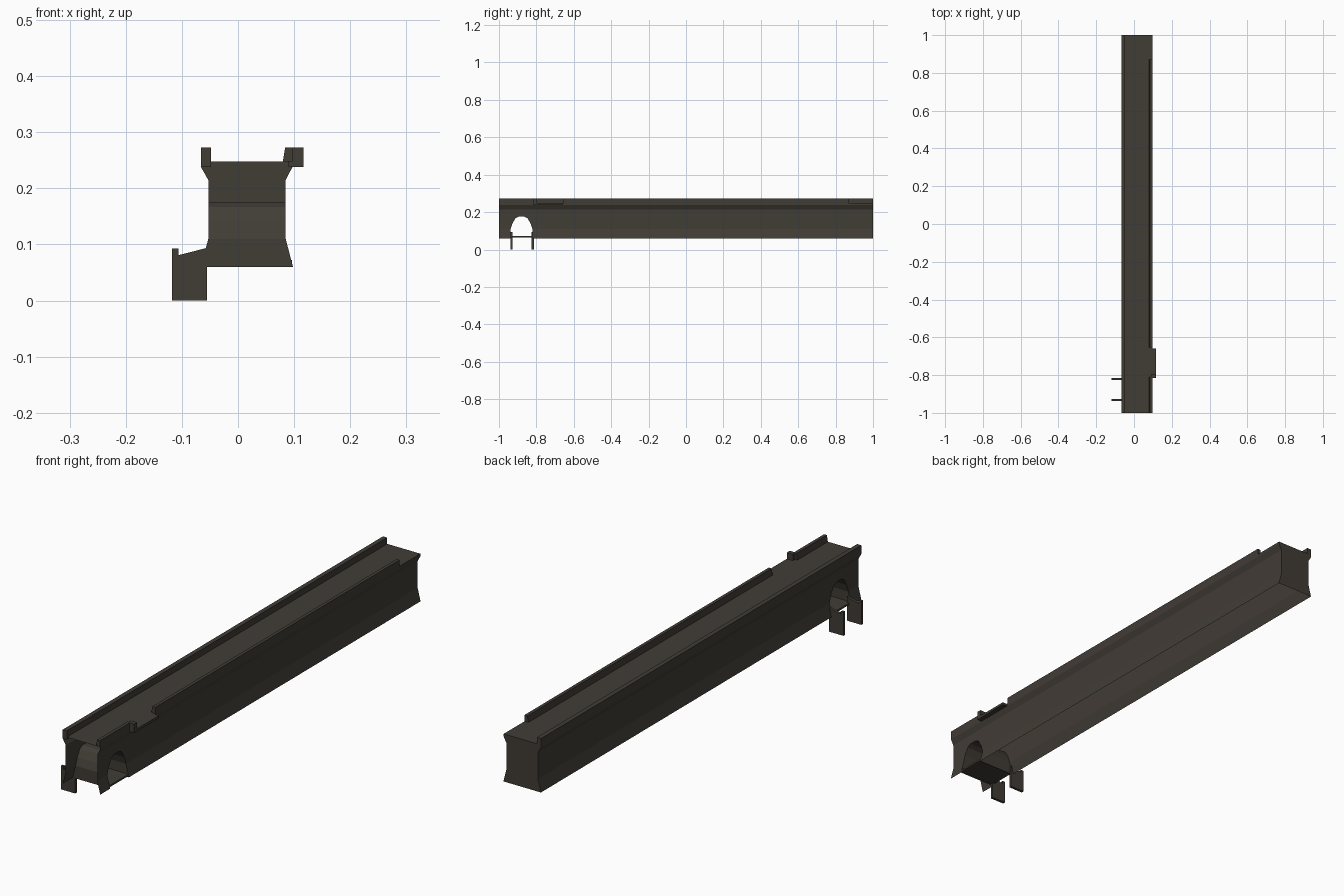
import bpy, bmesh

if "Cube" in bpy.data.objects:
    bpy.data.objects.remove(bpy.data.objects["Cube"])

stone = bpy.data.materials.new("dark_brown_stone")
stone.diffuse_color = (0.053, 0.045, 0.036, 1)
stone.use_nodes = True
stone.node_tree.nodes["Principled BSDF"].inputs["Base Color"].default_value = stone.diffuse_color


def finish(name, bm):
    bmesh.ops.remove_doubles(bm, verts=bm.verts, dist=1e-5)
    me = bpy.data.meshes.new(name)
    bm.to_mesh(me)
    bm.free()
    me.materials.append(stone)
    ob = bpy.data.objects.new(name, me)
    bpy.context.collection.objects.link(ob)
    return ob


def face(bm, pts, flip=False):
    if flip:
        pts = list(pts)[::-1]
    return bm.faces.new([bm.verts.new(p) for p in pts])


def prism(name, profile, y0, y1):
    """Closed x-z outline extruded along y."""
    bm = bmesh.new()
    f = face(bm, [(x, y0, z) for x, z in profile])
    r = bmesh.ops.extrude_face_region(bm, geom=[f])
    vs = [g for g in r["geom"] if isinstance(g, bmesh.types.BMVert)]
    bmesh.ops.translate(bm, verts=vs, vec=(0, y1 - y0, 0))
    bmesh.ops.recalc_face_normals(bm, faces=bm.faces)
    return finish(name, bm)


def rect(x0, x1, z0, z1):
    return [(x0, z0), (x1, z0), (x1, z1), (x0, z1)]


# wall outlines, bottom to top (x, z)
LEFT = [(-.066, .06), (-.053, .11), (-.053, .215), (-.066, .238), (-.066, .248)]
RIGHT = [(.098, .06), (.085, .11), (.085, .215), (.097, .238), (.097, .248)]
# arch outline (y, z) above its straight jambs
ARCH = [(-.938, .11), (-.928, .14), (-.912, .167), (-.895, .176),
        (-.864, .176), (-.847, .167), (-.831, .14), (-.821, .11)]
Y0, Y1 = ARCH[0][0], ARCH[-1][0]


# Hollow wall: two sides, deck and back end; open below and in front
bm = bmesh.new()
for prof, flip in ((LEFT, True), (RIGHT, False)):
    for ya, yb in ((-1, Y0), (Y1, 1)):
        for (xa, za), (xb, zb) in zip(prof, prof[1:]):
            face(bm, [(xa, ya, za), (xa, yb, za), (xb, yb, zb), (xb, ya, zb)], flip)
    x = prof[1][0]
    for (ya, za), (yb, zb) in zip(ARCH, ARCH[1:]):
        face(bm, [(x, ya, za), (x, yb, zb), (x, yb, .215), (x, ya, .215)], flip)
        for (xa, z0), (xb, z1) in zip(prof[2:], prof[3:]):
            face(bm, [(xa, ya, z0), (xa, yb, z0), (xb, yb, z1), (xb, ya, z1)], flip)
face(bm, [(-.066, -1, .248), (.097, -1, .248), (.097, 1, .248), (-.066, 1, .248)])
face(bm, [(x, 1, z) for x, z in LEFT + RIGHT[::-1]])
finish("wall_body", bm)

# Arched passage lining
bm = bmesh.new()
line = [(Y0, .06)] + ARCH + [(Y1, .06)]


def span(z):
    return (-.066, .098) if z < .1 else (-.053, .085)


for (ya, za), (yb, zb) in zip(line, line[1:]):
    (la, ra), (lb, rb) = span(za), span(zb)
    face(bm, [(la, ya, za), (ra, ya, za), (rb, yb, zb), (lb, yb, zb)])
finish("passage_vault", bm)
prism("passage_floor", rect(-.064, .096, .065, .072), Y0, Y1)

# Parapets along the deck
prism("left_parapet", rect(-.066, -.048, .238, .273), -1, 1)
right_outline = [(.08, .248), (.097, .248), (.097, .273), (.084, .273)]
prism("right_parapet_front", right_outline, -1, -.81)
prism("right_parapet_back", right_outline, -.655, .87)

# Small landing with an end post in the parapet gap
prism("landing", rect(.09, .117, .238, .248), -.815, -.66)
prism("landing_post", rect(.09, .117, .248, .273), -.815, -.797)

# Pair of side panels flanking the passage mouth
panel = [(-.118, 0), (-.055, 0), (-.055, .094), (-.106, .081), (-.106, .093), (-.118, .093)]
for label, y in (("front", -.938), ("back", -.825)):
    prism(label + "_side_panel", panel, y, y + .011)
